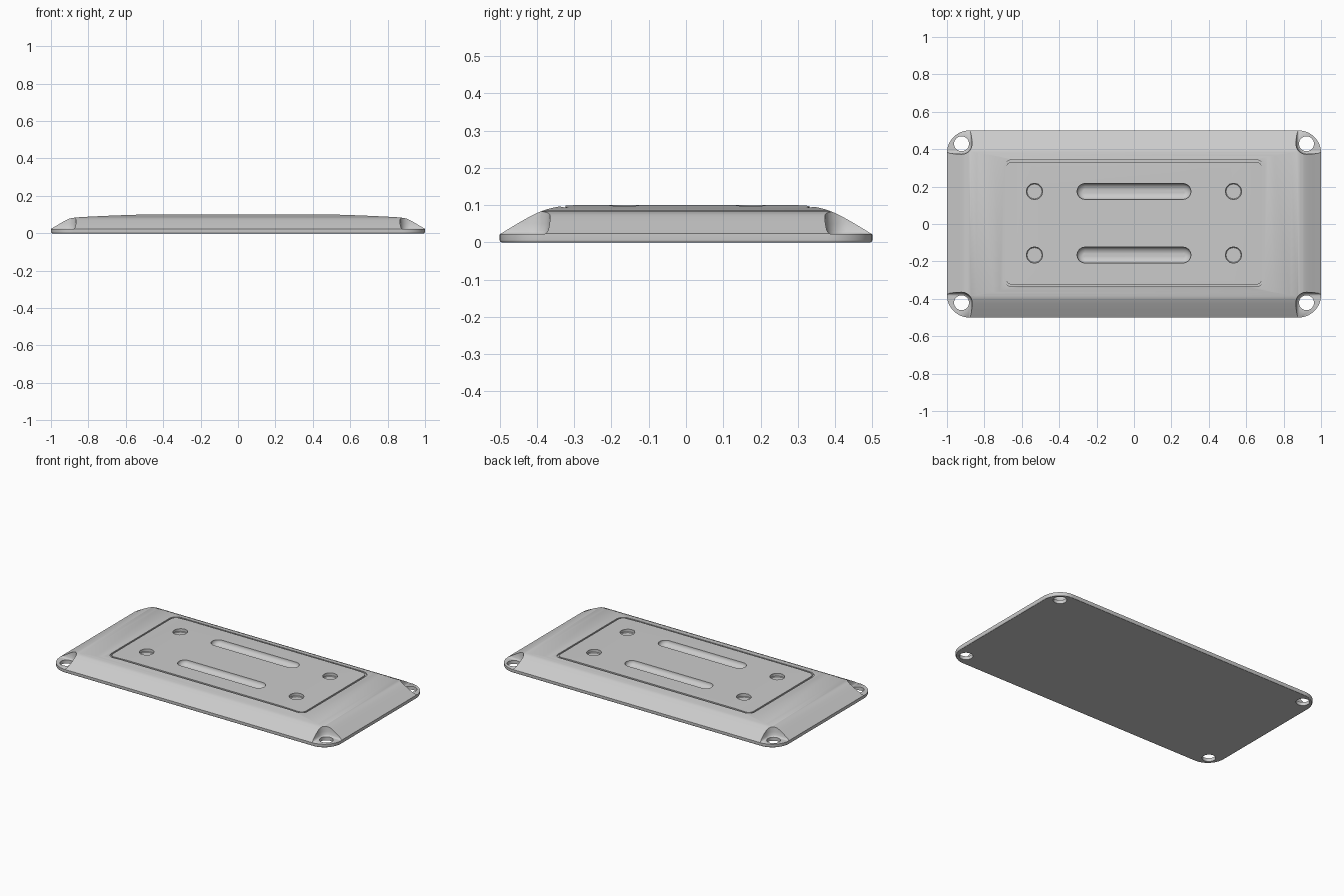
import bpy, bmesh, math

if "Cube" in bpy.data.objects:
    bpy.data.objects.remove(bpy.data.objects["Cube"])

OFF = 0.004  # slight y offset shared by all cut features


def rounded(cx, cy, hx, hy, r, z, n=8):
    """Rounded rectangle loop of points at height z."""
    pts = []
    for i, (sx, sy) in enumerate([(1, 1), (-1, 1), (-1, -1), (1, -1)]):
        for k in range(n + 1):
            a = math.pi / 2 * (i + k / n)
            pts.append((cx + sx * (hx - r) + r * math.cos(a),
                        cy + sy * (hy - r) + r * math.sin(a), z))
    return pts


def loft(name, loops, ring=False):
    """Skin a stack of loops; capped, or closed into a ring."""
    bm = bmesh.new()
    vs = [[bm.verts.new(p) for p in lp] for lp in loops]
    m = len(vs[0])
    pairs = list(zip(vs, vs[1:])) + ([(vs[-1], vs[0])] if ring else [])
    for a, b in pairs:
        for i in range(m):
            j = (i + 1) % m
            bm.faces.new((a[i], a[j], b[j], b[i]))
    if not ring:
        bm.faces.new(vs[0])
        bm.faces.new(vs[-1])
    bmesh.ops.remove_doubles(bm, verts=bm.verts, dist=1e-5)
    bmesh.ops.recalc_face_normals(bm, faces=bm.faces)
    me = bpy.data.meshes.new(name)
    bm.to_mesh(me)
    bm.free()
    ob = bpy.data.objects.new(name, me)
    bpy.context.collection.objects.link(ob)
    return ob


def stack(name, cx, cy, hx, hy, r, layers, n=8):
    """Rounded-rectangle solid from (z, inset) layers."""
    return loft(name, [rounded(cx, cy, hx - d, hy - d, r - d, z, n) for z, d in layers])


def combine(ob, other, op):
    m = ob.modifiers.new(op, 'BOOLEAN')
    m.operation, m.object, m.solver = op, other, 'EXACT'
    bpy.context.view_layer.objects.active = ob
    bpy.ops.object.modifier_apply(modifier=m.name)
    bpy.data.objects.remove(other)


# Plate outline with a softened bottom edge
plate = stack("cover_plate", 0, 0, 1, 0.5, 0.12, [(0, 0.005), (0.002, 0.002), (0.006, 0), (0.12, 0)], 12)

# Domed cross-sections along both directions
long_prof = [(1.05, 0.0), (1.001, 0.023), (0.97, 0.041), (0.94, 0.059), (0.92, 0.070),
             (0.905, 0.077), (0.89, 0.081), (0.87, 0.084), (0.84, 0.0865), (0.75, 0.091),
             (0.65, 0.0955), (0.5, 0.1005)]
wide_prof = [(0.55, -0.01), (0.501, 0.021), (0.475, 0.037), (0.445, 0.055), (0.42, 0.069),
             (0.40, 0.079), (0.38, 0.087), (0.36, 0.0925), (0.34, 0.0965), (0.32, 0.099),
             (0.30, 0.1)]


def section(prof):
    half = [(prof[0][0], -0.1)] + prof
    return half + [(-u, z) for u, z in reversed(half)]


s = section(long_prof)
combine(plate, loft("long_dome", [[(u, y, z) for u, z in s] for y in (-0.7, 0.7)]), 'INTERSECT')
s = section(wide_prof)
combine(plate, loft("wide_dome", [[(x, u, z) for u, z in s] for x in (-1.2, 1.2)]), 'INTERSECT')

for sx in (-1, 1):
    for sy in (-1, 1):
        # Corner ledge and screw hole
        combine(plate, stack("ledge_cut", sx * 0.9835, sy * 0.485 + OFF, 0.1165, 0.115, 0.056,
                             [(0.022, 0.016), (0.025, 0.009), (0.032, 0.004),
                              (0.05, 0.0), (0.12, -0.005)]), 'DIFFERENCE')
        combine(plate, stack("hole_cut", sx * 0.922, sy * 0.425 + OFF, 0.04, 0.04, 0.04,
                             [(-0.05, 0), (0.15, 0)]), 'DIFFERENCE')
        # Round dimples on the panel
        combine(plate, stack("dimple_cut", sx * 0.532, sy * 0.17 + OFF, 0.044, 0.044, 0.044,
                             [(0.078, 0.004), (0.082, 0), (0.15, 0)], 3), 'DIFFERENCE')

# Long scooped slots
for sy in (-1, 1):
    combine(plate, stack("slot_cut", 0, sy * 0.17 + OFF, 0.305, 0.043, 0.043,
                         [(0.068, 0.034), (0.070, 0.024), (0.075, 0.013),
                          (0.083, 0.005), (0.092, 0.001), (0.15, 0)]), 'DIFFERENCE')

# Groove framing the centre panel
groove = [rounded(0, OFF, 0.697 - d, 0.339 - d, 0.045 - d, z)
          for d, z in [(0, 0.15), (0, 0.086), (0.011, 0.086), (0.011, 0.15)]]
combine(plate, loft("groove_cut", groove, ring=True), 'DIFFERENCE')

# Smooth shading with crisp edges
bpy.ops.object.select_all(action='DESELECT')
plate.select_set(True)
bpy.context.view_layer.objects.active = plate
bpy.ops.object.shade_smooth_by_angle(angle=math.radians(32))
wn = plate.modifiers.new("weighted", 'WEIGHTED_NORMAL')
wn.keep_sharp = True
